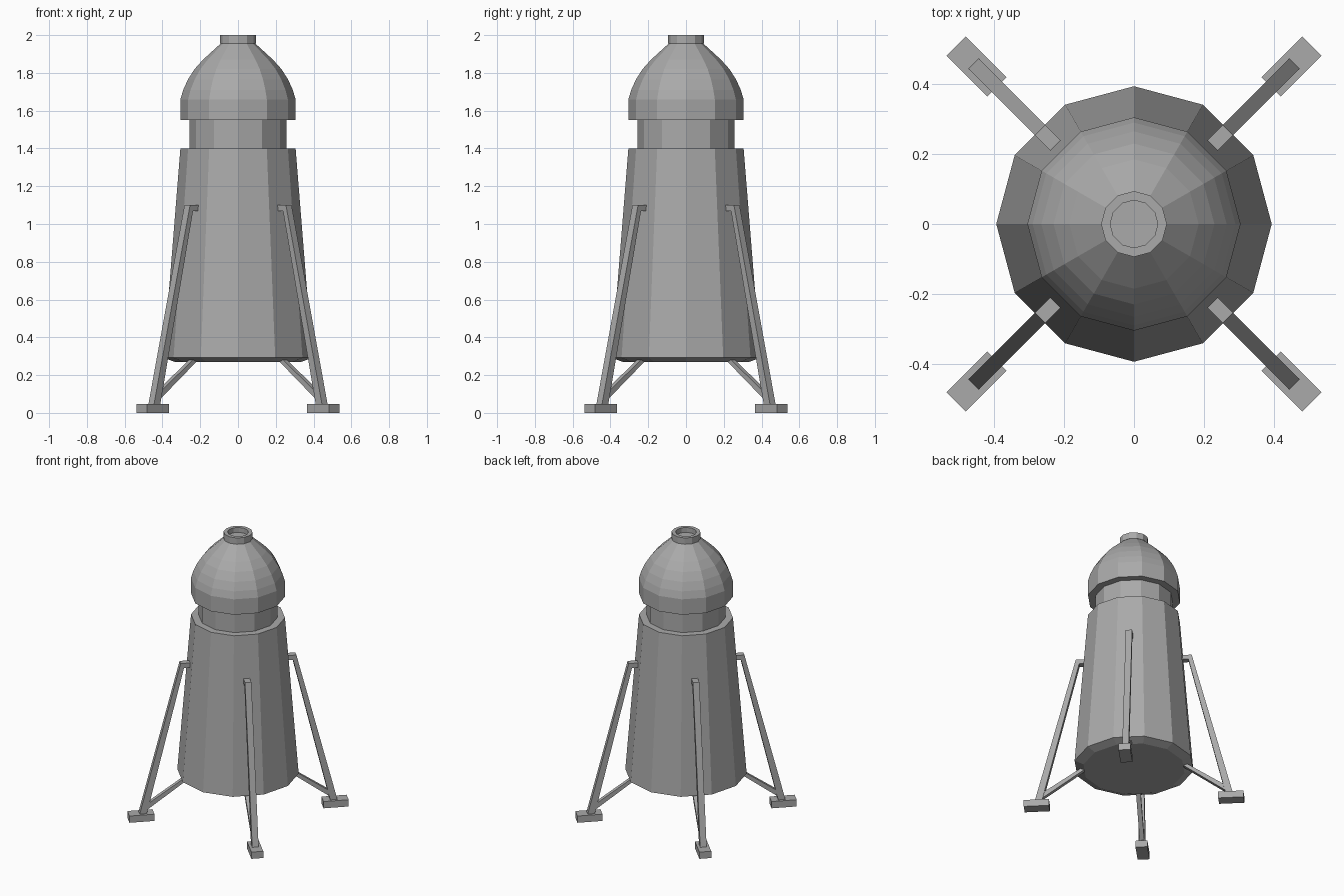
import bpy, bmesh, math
from mathutils import Matrix, Vector

cube = bpy.data.objects.get("Cube")
if cube:
    bpy.data.objects.remove(cube, do_unlink=True)

# Single bare-metal colour
grey = bpy.data.materials.new("plain grey")
grey.use_nodes = True
COLOUR = (0.4, 0.4, 0.4, 1)
grey.diffuse_color = COLOUR
grey.node_tree.nodes["Principled BSDF"].inputs["Base Color"].default_value = COLOUR

SIDES = 12


def finish(name, bm):
    bmesh.ops.recalc_face_normals(bm, faces=bm.faces)
    mesh = bpy.data.meshes.new(name)
    bm.to_mesh(mesh)
    bm.free()
    mesh.materials.append(grey)
    obj = bpy.data.objects.new(name, mesh)
    bpy.context.collection.objects.link(obj)
    return obj


def lathe(name, profile):
    """Turn (radius, height) points into a capped, twelve-sided solid."""
    bm = bmesh.new()
    rings = []
    for r, z in profile:
        angles = [math.tau * i / SIDES for i in range(SIDES)]
        rings.append([bm.verts.new((r * math.cos(a), r * math.sin(a), z)) for a in angles])
    for low, high in zip(rings, rings[1:]):
        for i in range(SIDES):
            j = (i + 1) % SIDES
            bm.faces.new((low[i], low[j], high[j], high[i]))
    bm.faces.new(rings[0])
    bm.faces.new(rings[-1])
    return finish(name, bm)


def radial_plate(name, outline, width, angle):
    """Extrude a (distance, height) outline sideways, then swing it round the hull."""
    bm = bmesh.new()
    face = bm.faces.new([bm.verts.new((r, -width / 2, z)) for r, z in outline])
    out = bmesh.ops.extrude_face_region(bm, geom=[face])
    moved = [v for v in out["geom"] if isinstance(v, bmesh.types.BMVert)]
    bmesh.ops.translate(bm, verts=moved, vec=Vector((0, width, 0)))
    bm.transform(Matrix.Rotation(angle, 4, "Z"))
    return finish(name, bm)


# Hull, neck, domed nose and hollow tip
lathe("hull", [(0.335, 0.27), (0.394, 0.292), (0.305, 1.4)])
lathe("neck", [(0.256, 1.39), (0.256, 1.56)])
lathe("nose_dome", [(0.305, 1.55), (0.305, 1.66), (0.29, 1.71), (0.265, 1.765),
                    (0.23, 1.82), (0.185, 1.87), (0.09, 1.957)])
lathe("tip_collar", [(0.094, 1.955), (0.094, 2.0), (0.068, 2.0), (0.068, 1.965)])

# Side outlines of one landing leg
strut = [(0.30, 1.1), (0.38, 1.1), (0.65, 0.045), (0.603, 0.045),
         (0.358, 1.068), (0.30, 1.068)]
brace = [(0.32, 0.275), (0.345, 0.285), (0.615, 0.1), (0.615, 0.06)]
foot = [(0.555, 0), (0.72, 0), (0.72, 0.048), (0.555, 0.048)]

# Four legs on the diagonals
corners = ["back_left", "back_right", "front_right", "front_left"]
for i, corner in enumerate(corners):
    turn = math.radians(45 + 90 * i)
    radial_plate(corner + "_strut", strut, 0.042, turn)
    radial_plate(corner + "_brace", brace, 0.03, turn)
    radial_plate(corner + "_foot", foot, 0.078, turn)
